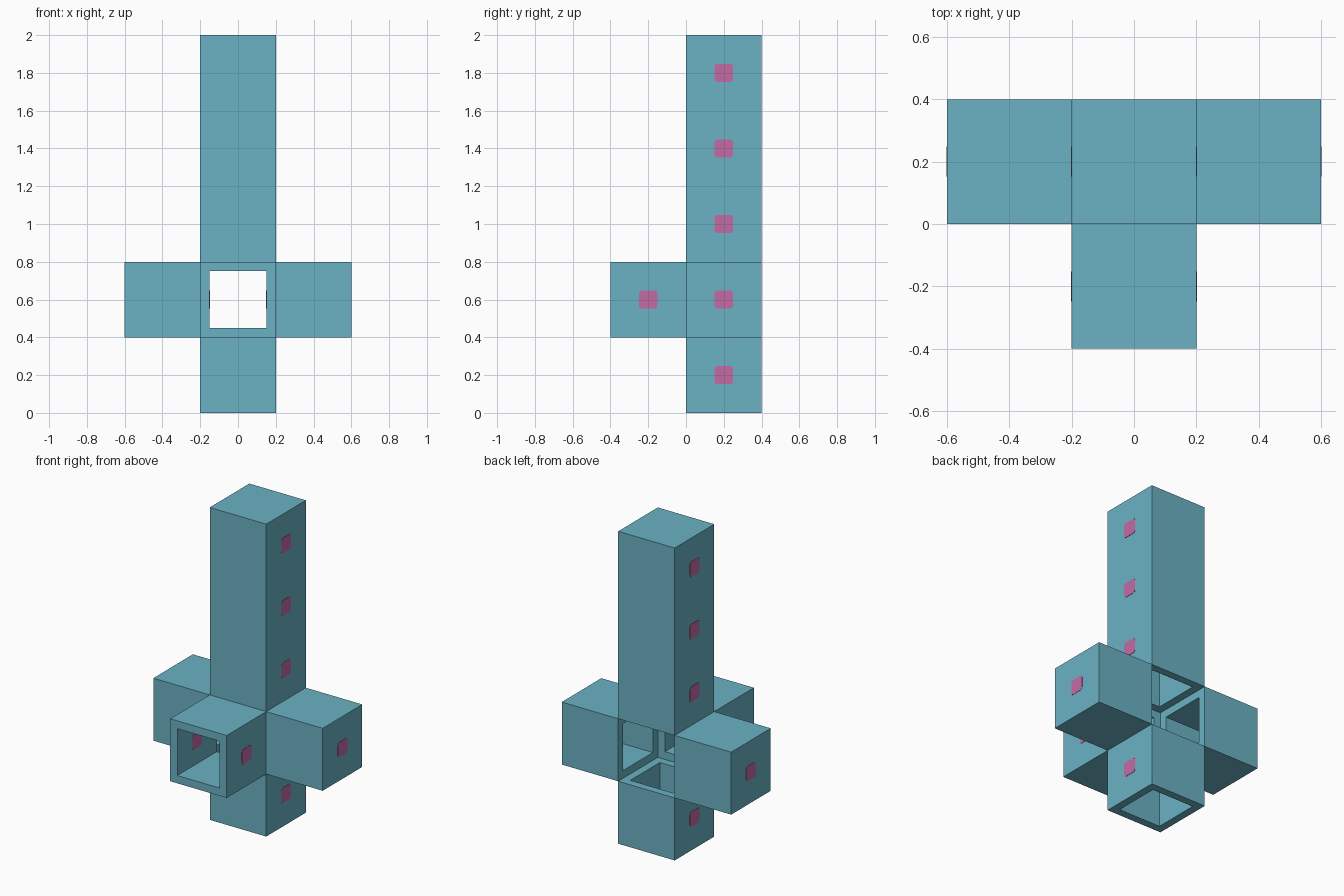
import bpy, bmesh, math
from mathutils import Matrix, Vector

cube = bpy.data.objects.get("Cube")
if cube:
    bpy.data.objects.remove(cube)

HUB = Vector((0, 0.2, 0.6))     # centre of the open junction cell
HALF, WALL = 0.2, 0.05          # half width of a duct, wall thickness


def material(name, rgb):
    m = bpy.data.materials.new(name)
    m.diffuse_color = (*rgb, 1)
    m.use_nodes = True
    m.node_tree.nodes["Principled BSDF"].inputs["Base Color"].default_value = (*rgb, 1)
    return m


TEAL = material("teal", (0.145, 0.445, 0.546))
PINK = material("pink", (0.546, 0.147, 0.376))


def finish(bm, name, mat):
    bmesh.ops.recalc_face_normals(bm, faces=bm.faces)
    mesh = bpy.data.meshes.new(name)
    bm.to_mesh(mesh)
    bm.free()
    mesh.materials.append(mat)
    obj = bpy.data.objects.new(name, mesh)
    bpy.context.collection.objects.link(obj)
    return obj


def duct(name, length, rotation, closed):
    """Square tube leaving the hub along its local z, with an open inner end."""
    bm = bmesh.new()
    inner = HALF - WALL
    floor = HALF + length - (WALL if closed else 0)
    rings = []
    for r, z in ((HALF, HALF + length), (HALF, HALF), (inner, HALF), (inner, floor)):
        rings.append([bm.verts.new((sx * r, sy * r, z))
                      for sx, sy in ((-1, -1), (1, -1), (1, 1), (-1, 1))])
    pairs = list(zip(rings, rings[1:]))
    if closed:
        bm.faces.new(rings[0])
        bm.faces.new(rings[-1])
    else:
        pairs.append((rings[-1], rings[0]))
    for a, b in pairs:
        for i in range(4):
            j = (i + 1) % 4
            bm.faces.new((a[i], a[j], b[j], b[i]))
    bm.transform(Matrix.Translation(HUB) @ rotation)
    return finish(bm, name, TEAL)


def window(name, x, y, z):
    """Rounded square pane set through a side wall, almost flush with it."""
    bm = bmesh.new()
    bmesh.ops.create_cube(bm, size=1)
    bm.transform(Matrix.Diagonal((WALL + 0.004, 0.096, 0.096, 1)))
    edges = [e for e in bm.edges if abs(e.verts[0].co.x - e.verts[1].co.x) > 0.01]
    bmesh.ops.bevel(bm, geom=edges, offset=0.014, segments=3, profile=0.5, affect='EDGES')
    bm.transform(Matrix.Translation((x, y, z)))
    return finish(bm, name, PINK)


def rot(degrees, axis):
    return Matrix.Rotation(math.radians(degrees), 4, axis)


# Ducts around the open junction
duct("tower", 1.2, Matrix.Identity(4), True)
duct("base_duct", 0.4, rot(180, 'X'), False)
duct("front_duct", 0.4, rot(90, 'X'), False)
duct("left_arm", 0.4, rot(90, 'Y'), True)
duct("right_arm", 0.4, rot(-90, 'Y'), True)

# Windows on both sides
mid = HALF - WALL / 2
for side, s in (("left", 1), ("right", -1)):
    for i, z in enumerate((1.0, 1.4, 1.8)):
        window(f"{side}_tower_window_{i + 1}", s * mid, 0.2, z)
    window(f"{side}_base_window", s * mid, 0.2, 0.2)
    window(f"{side}_front_window", s * mid, -0.2, 0.6)
    window(f"{side}_arm_window", s * (mid + 0.4), 0.2, 0.6)
